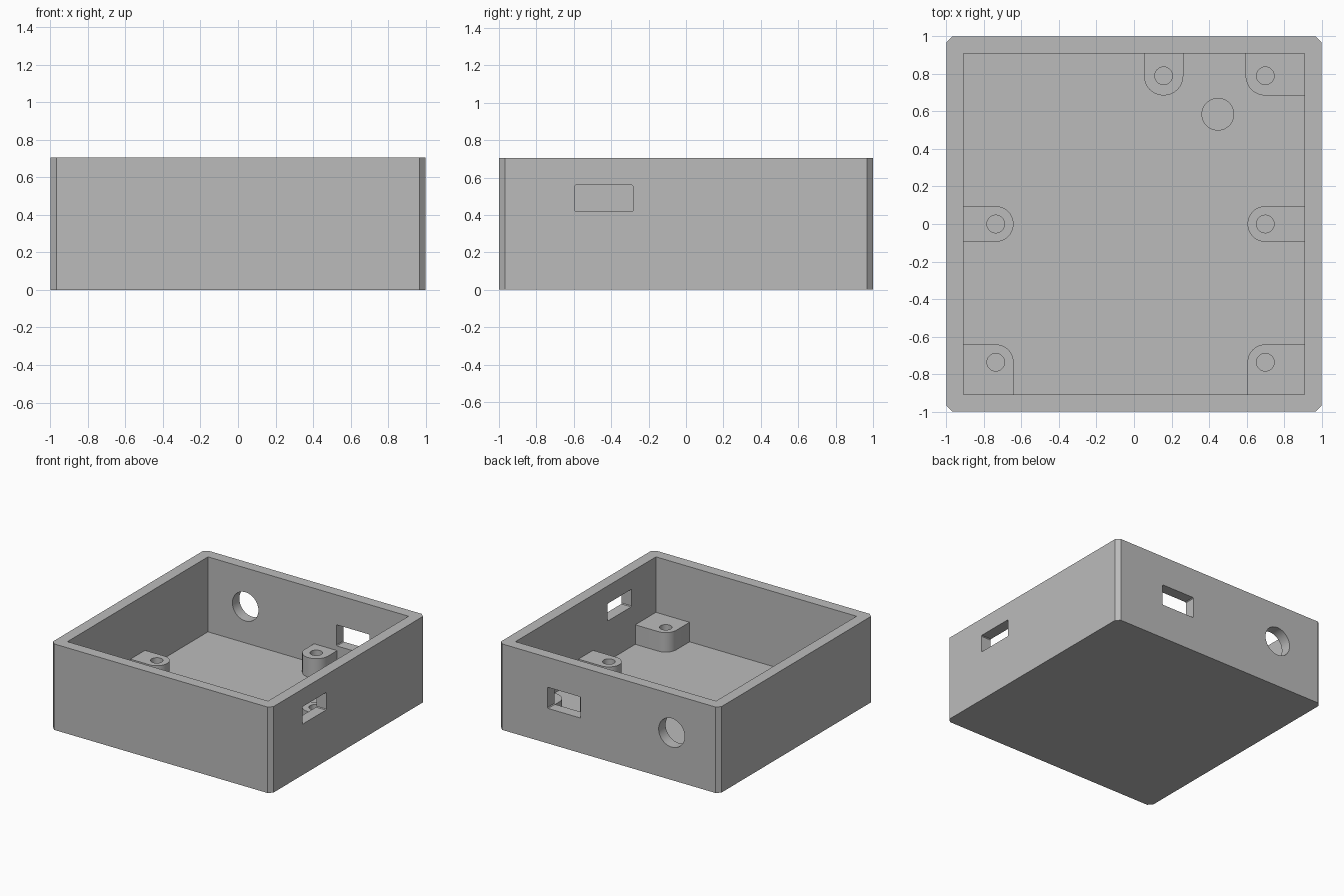
import bpy, bmesh
from math import pi, cos, sin
from mathutils import Matrix, Vector

default = bpy.data.objects.get("Cube")
if default:
    bpy.data.objects.remove(default)

HALF, INNER, HEIGHT, FLOOR, BOSS_TOP = 1.0, 0.91, 0.705, 0.09, 0.25

grey = bpy.data.materials.new("plain_grey")
grey.use_nodes = True
colour = (0.5, 0.5, 0.5, 1)
grey.diffuse_color = colour
grey.node_tree.nodes["Principled BSDF"].inputs["Base Color"].default_value = colour


def finish(name, bm):
    bmesh.ops.recalc_face_normals(bm, faces=bm.faces)
    mesh = bpy.data.meshes.new(name)
    bm.to_mesh(mesh)
    bm.free()
    mesh.materials.append(grey)
    obj = bpy.data.objects.new(name, mesh)
    bpy.context.collection.objects.link(obj)
    return obj


def block(name, low, high, axis=2, bevel=0.0):
    """Box between two corners; edges along one axis may be bevelled."""
    low, high = Vector(low), Vector(high)
    bm = bmesh.new()
    bmesh.ops.create_cube(bm, size=1, matrix=Matrix.Translation((low + high) / 2)
                          @ Matrix.Diagonal((high - low).to_4d()))
    if bevel:
        edges = [e for e in bm.edges
                 if abs((e.verts[0].co - e.verts[1].co).normalized()[axis]) > 0.9]
        bmesh.ops.bevel(bm, geom=edges, offset=bevel, segments=1, affect='EDGES')
    return finish(name, bm)


def cylinder(name, centre, radius, depth, turn=0.0):
    bm = bmesh.new()
    bmesh.ops.create_cone(bm, cap_ends=True, segments=48, radius1=radius, radius2=radius,
                          depth=depth, matrix=Matrix.Translation(centre)
                          @ Matrix.Rotation(turn, 4, 'X'))
    return finish(name, bm)


def prism(name, points, z0, z1):
    bm = bmesh.new()
    face = bm.faces.new([bm.verts.new((x, y, z0)) for x, y in points])
    up = bmesh.ops.extrude_face_region(bm, geom=[face])["geom"]
    bmesh.ops.translate(bm, vec=(0, 0, z1 - z0),
                        verts=[v for v in up if isinstance(v, bmesh.types.BMVert)])
    return finish(name, bm)


def cut(obj, *cutters):
    bpy.context.view_layer.objects.active = obj
    for cutter in cutters:
        mod = obj.modifiers.new("cut", 'BOOLEAN')
        mod.operation, mod.solver, mod.object = 'DIFFERENCE', 'EXACT', cutter
        bpy.ops.object.modifier_apply(modifier=mod.name)
        bpy.data.objects.remove(cutter)


def smooth(obj):
    bpy.ops.object.select_all(action='DESELECT')
    obj.select_set(True)
    bpy.context.view_layer.objects.active = obj
    bpy.ops.object.shade_smooth_by_angle(angle=pi / 6)


# Open box with chamfered corners, wall openings and a round port
case = block("case", (-HALF, -HALF, 0), (HALF, HALF, HEIGHT), bevel=0.032)
cut(case,
    block("cavity", (-INNER, -INNER, FLOOR), (INNER, INNER, 1)),
    block("side_opening", (0.8, -0.595, 0.417), (1.2, -0.283, 0.56), 0, 0.006),
    block("back_opening", (0.255, 0.8, 0.287), (0.557, 1.2, 0.46), 1, 0.006),
    cylinder("round_port", (-0.57, 1, 0.388), 0.118, 0.4, pi / 2))
smooth(case)


def arc(cx, cy, r, start, end, steps=16):
    angles = [start + (end - start) * i / steps for i in range(steps + 1)]
    return [(cx + r * cos(a), cy + r * sin(a)) for a in angles]


def boss(name, x, y, r, sx, sy):
    """Screw boss joined to the walls on sides sx and sy (0 means no wall)."""
    wall = INNER + 0.04
    if sx and sy:
        outline = [(sx * wall, y - sy * r), (sx * wall, sy * wall), (x - sx * r, sy * wall)]
        curve = [(x - sx * r * cos(a), y - sy * r * sin(a))
                 for a in [pi / 2 * i / 12 for i in range(13)]]
        outline += curve
    elif sx:
        outline = arc(x, y, r, pi / 2, pi / 2 + sx * pi)
        outline += [(sx * wall, y - r), (sx * wall, y + r)]
    else:
        outline = arc(x, y, r, 0, -sy * pi)
        outline += [(x - r, sy * wall), (x + r, sy * wall)]
    obj = prism(name, outline, FLOOR - 0.03, BOSS_TOP)
    cut(obj, cylinder("screw_hole", (x, y, FLOOR + 0.25), 0.047, 0.5))
    smooth(obj)


# Screw bosses along the walls and in the corners
boss("front_left_boss", 0.7, -0.737, 0.095, 1, -1)
boss("front_right_boss", -0.737, -0.737, 0.095, -1, -1)
boss("middle_left_boss", 0.7, 0, 0.095, 1, 0)
boss("middle_right_boss", -0.737, 0, 0.095, -1, 0)
boss("back_left_boss", 0.7, 0.79, 0.105, 1, 1)
boss("back_middle_boss", 0.158, 0.79, 0.105, 0, 1)

# Round support post on the floor
smooth(cylinder("support_post", (0.447, 0.585, (FLOOR - 0.03 + BOSS_TOP) / 2),
                0.087, BOSS_TOP - FLOOR + 0.03))
